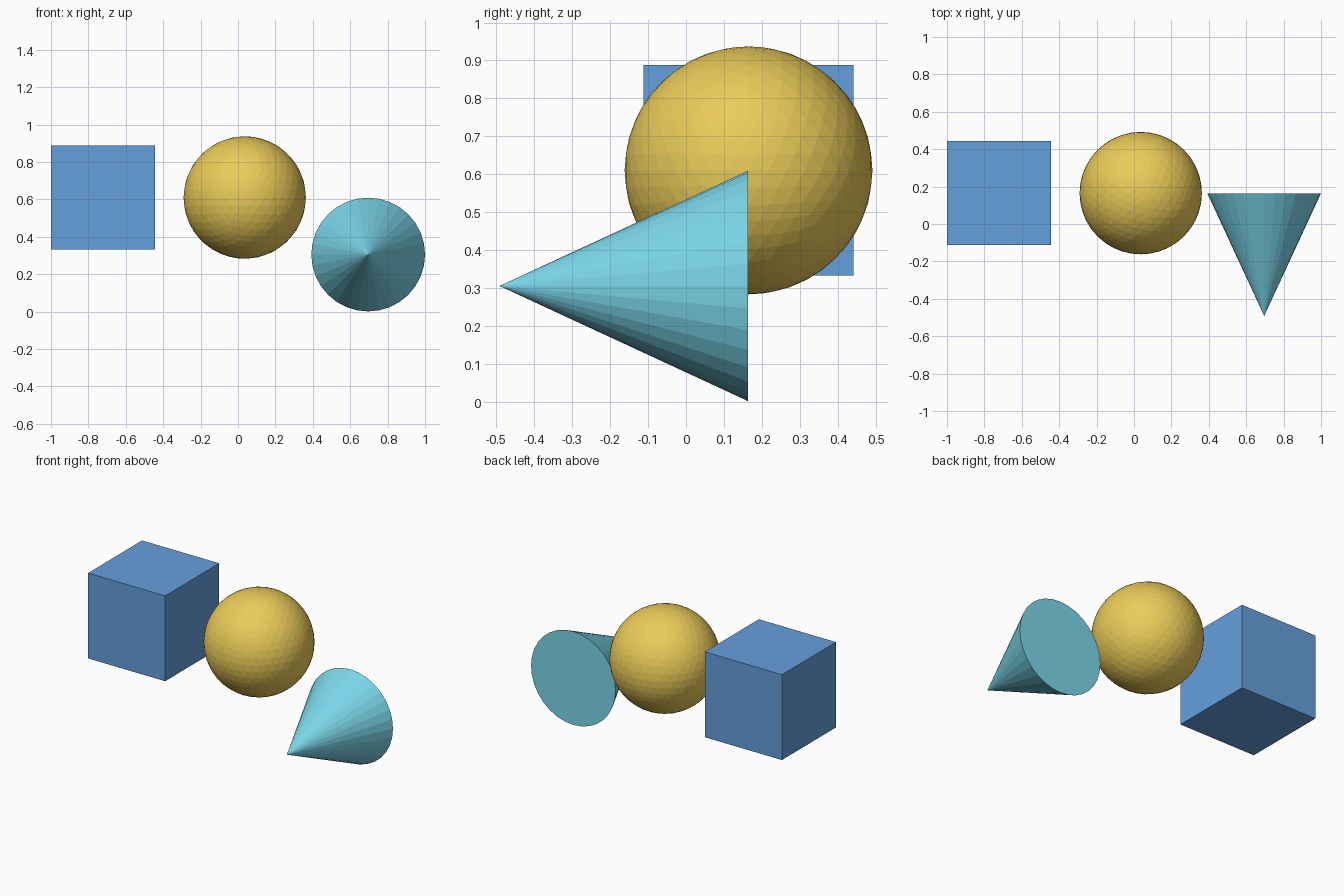
import bpy
import math

if "Cube" in bpy.data.objects:
    bpy.data.objects.remove(bpy.data.objects["Cube"])


def finish(name, color):
    """Name the active object and give it a flat-shaded coloured material."""
    obj = bpy.context.object
    obj.name = name
    mat = bpy.data.materials.new(name + "_color")
    mat.diffuse_color = (*color, 1.0)
    mat.use_nodes = True
    mat.node_tree.nodes["Principled BSDF"].inputs["Base Color"].default_value = mat.diffuse_color
    obj.data.materials.append(mat)
    return obj


# Cube on the left
bpy.ops.mesh.primitive_cube_add(size=0.555, location=(-0.7225, 0.165, 0.61))
finish("blue_cube", (0.13, 0.35, 0.72))

# Faceted ball in the middle
bpy.ops.mesh.primitive_ico_sphere_add(subdivisions=4, radius=0.327,
                                      location=(0.036, 0.165, 0.61))
finish("yellow_ball", (0.83, 0.60, 0.10))

# Cone lying on its side, tip towards the front
bpy.ops.mesh.primitive_cone_add(vertices=32, radius1=0.304, radius2=0, depth=0.656,
                                location=(0.696, -0.164, 0.305),
                                rotation=(math.pi / 2, 0, 0))
finish("cyan_cone", (0.20, 0.68, 0.83))
